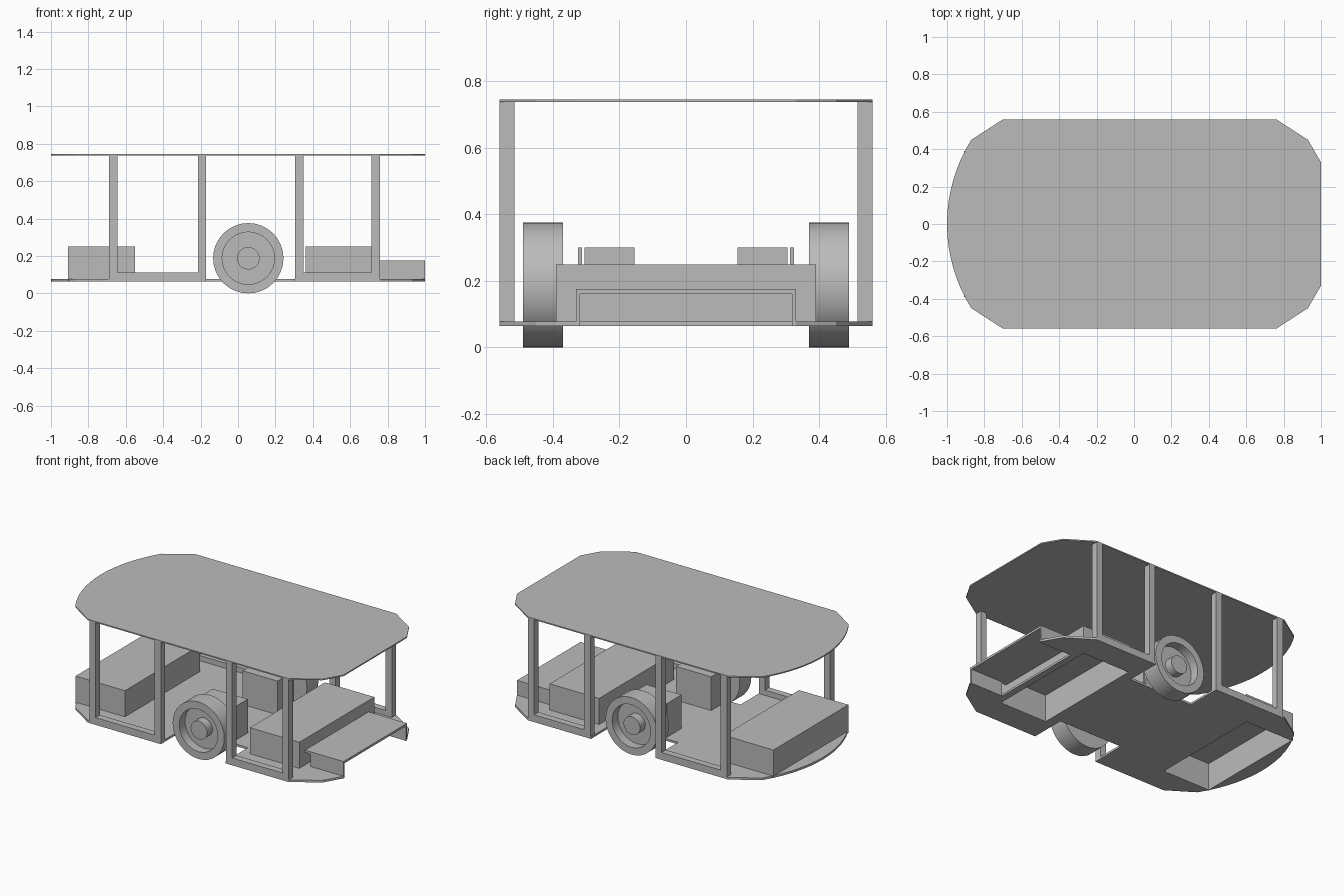
import bpy, bmesh, math
from mathutils import Matrix, Vector

old = bpy.data.objects.get("Cube")
if old:
    bpy.data.objects.remove(old, do_unlink=True)

grey = bpy.data.materials.new("plain grey")
grey.use_nodes = True
colour = (0.5, 0.5, 0.5, 1)
grey.diffuse_color = colour
grey.node_tree.nodes["Principled BSDF"].inputs["Base Color"].default_value = colour


def finish(name, bm):
    bmesh.ops.recalc_face_normals(bm, faces=bm.faces)
    mesh = bpy.data.meshes.new(name)
    bm.to_mesh(mesh)
    bm.free()
    mesh.materials.append(grey)
    obj = bpy.data.objects.new(name, mesh)
    bpy.context.collection.objects.link(obj)
    return obj


def add_box(bm, x, y, z):
    size = Vector((x[1] - x[0], y[1] - y[0], z[1] - z[0]))
    mid = Vector((sum(x), sum(y), sum(z))) / 2
    m = Matrix.Translation(mid) @ Matrix.Diagonal(size.to_4d())
    return bmesh.ops.create_cube(bm, size=1, matrix=m)["verts"]


def box(name, x, y, z):
    bm = bmesh.new()
    add_box(bm, x, y, z)
    return finish(name, bm)


def mirrored(side, a, b):
    return tuple(sorted((side * a, side * b)))


# Shared outline: curved tail, chamfered corners, short nose
def outline():
    half = [(1, 0.33), (0.93, 0.45), (0.76, 0.56), (-0.70, 0.56)]
    radius = 0.844
    sweep = math.asin(0.45 / radius)
    arc = []
    for i in range(-8, 9):
        a = sweep * i / 8
        arc.append((-1 + radius * (1 - math.cos(a)), -radius * math.sin(a)))
    return half + arc + [(x, -y) for x, y in reversed(half)]


def plate(name, z0, z1):
    bm = bmesh.new()
    face = bm.faces.new([bm.verts.new((x, y, z0)) for x, y in outline()])
    ext = bmesh.ops.extrude_face_region(bm, geom=[face])["geom"]
    top = [v for v in ext if isinstance(v, bmesh.types.BMVert)]
    bmesh.ops.translate(bm, verts=top, vec=(0, 0, z1 - z0))
    return finish(name, bm)


def cut(obj, x, y):
    cutter = box("cutter", x, y, (0, 0.15))
    cutter.hide_render = True
    mod = obj.modifiers.new("cut", "BOOLEAN")
    mod.operation = "DIFFERENCE"
    mod.solver = "EXACT"
    mod.object = cutter
    bpy.context.view_layer.objects.active = obj
    bpy.ops.object.modifier_apply(modifier=mod.name)
    bpy.data.objects.remove(cutter, do_unlink=True)


plate("roof", 0.737, 0.745)
floor = plate("floor", 0.064, 0.078)

# Hollow bench seats, open underneath
seats = {"front_seat": (0.36, 0.72), "rear_seat": (-0.91, -0.55)}
for name, xs in seats.items():
    bm = bmesh.new()
    add_box(bm, xs, (-0.39, 0.39), (0.064, 0.25))
    bm.normal_update()
    under = [f for f in bm.faces if f.normal.z < -0.5]
    bmesh.ops.delete(bm, geom=under, context="FACES")
    seat = finish(name, bm)
    shell = seat.modifiers.new("shell", "SOLIDIFY")
    shell.thickness = 0.008
    shell.offset = -1
    cut(floor, (xs[0] + 0.005, xs[1] - 0.005), (-0.385, 0.385))

# Floor openings for the nose step and the wheels
cut(floor, (0.76, 1.1), (-0.32, 0.32))
for side in (-1, 1):
    cut(floor, (-0.17, 0.30), mirrored(side, 0.325, 0.7))

# Nose step: an inverted channel
box("step_top", (0.72, 1), (-0.33, 0.33), (0.16, 0.175))
for side, label in ((-1, "right"), (1, "left")):
    box(label + "_step_side", (0.76, 1), mirrored(side, 0.318, 0.33), (0.064, 0.165))

# U-shaped side frames
frames = {"rear": (-0.69, -0.17), "front": (0.305, 0.76)}
w = 0.045
for side, label in ((-1, "right"), (1, "left")):
    ys = mirrored(side, 0.515, 0.56)
    for end, (a, b) in frames.items():
        name = f"{label}_{end}_"
        box(name + "sill", (a + w, b - w), ys, (0.064, 0.112))
        box(name + "post_a", (a, a + w), ys, (0.064, 0.737))
        box(name + "post_b", (b - w, b), ys, (0.064, 0.737))


# Lathed wheel with recessed rim and round hub
def wheel(name, side):
    profile = [(0.37, 0), (0.37, 0.188), (0.49, 0.188), (0.49, 0.14),
               (0.43, 0.14), (0.43, 0.06), (0.485, 0.06), (0.485, 0)]
    bm = bmesh.new()
    verts = [bm.verts.new((0, side * y, r)) for y, r in profile]
    edges = [bm.edges.new(pair) for pair in zip(verts, verts[1:])]
    bmesh.ops.spin(bm, geom=verts + edges, cent=(0, 0, 0), axis=(0, 1, 0),
                   angle=math.tau, steps=32)
    bmesh.ops.remove_doubles(bm, verts=bm.verts, dist=0.0005)
    obj = finish(name, bm)
    obj.data.transform(Matrix.Translation((0.055, 0, 0.188)))
    bpy.ops.object.select_all(action="DESELECT")
    obj.select_set(True)
    bpy.context.view_layer.objects.active = obj
    bpy.ops.object.shade_smooth_by_angle(angle=math.radians(30))


# Wheels with their drive housings and mounting plates
for side, label in ((-1, "right"), (1, "left")):
    wheel(label + "_wheel", side)
    box(label + "_drive_housing", (-0.075, 0.18), mirrored(side, 0.155, 0.305), (0.07, 0.30))
    box(label + "_mount_plate", (-0.075, 0.18), mirrored(side, 0.312, 0.325), (0.07, 0.30))
